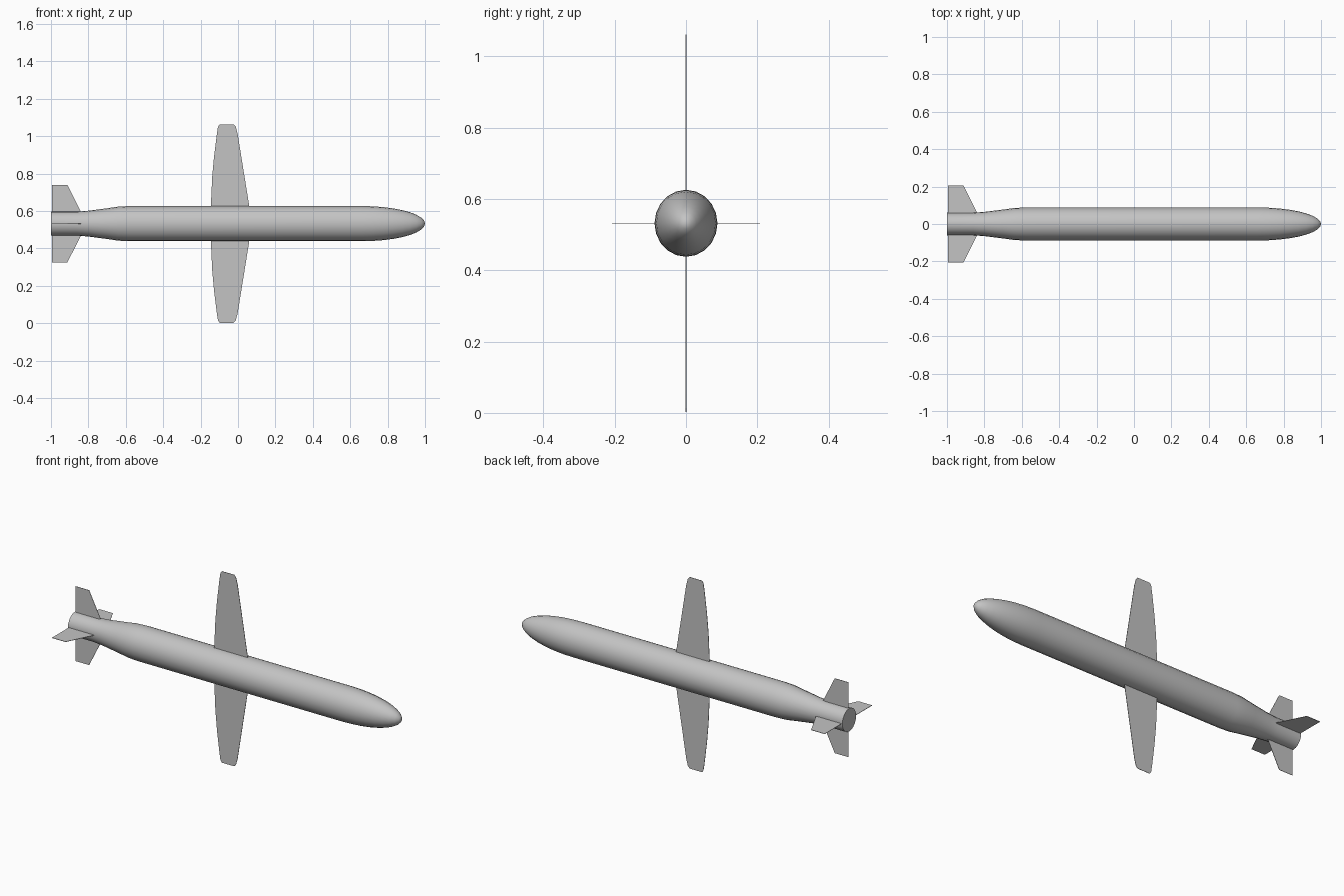
import bpy, bmesh, math

cube = bpy.data.objects.get("Cube")
if cube:
    bpy.data.objects.remove(cube, do_unlink=True)

AXIS_Z = 0.532   # height of the body axis
SIDES = 20

grey = bpy.data.materials.new("light grey")
grey.use_nodes = True
COLOUR = (0.55, 0.55, 0.55, 1)
grey.diffuse_color = COLOUR
grey.node_tree.nodes["Principled BSDF"].inputs["Base Color"].default_value = COLOUR


def add_object(name, bm):
    bmesh.ops.recalc_face_normals(bm, faces=bm.faces)
    mesh = bpy.data.meshes.new(name)
    bm.to_mesh(mesh)
    bm.free()
    mesh.materials.append(grey)
    obj = bpy.data.objects.new(name, mesh)
    bpy.context.collection.objects.link(obj)
    return obj


# Body: slightly oval rings along x, closed by a flat tail and a pointed nose
profile = [(-1, 0.064), (-0.86, 0.064), (-0.8, 0.069), (-0.7, 0.082),
           (-0.64, 0.091), (-0.58, 0.094)]
NOSE_START = 0.66
for i in range(9):
    a = math.radians(i * 10)
    profile.append((NOSE_START + (1 - NOSE_START) * math.sin(a), 0.094 * math.cos(a)))

bm = bmesh.new()
rings = []
for x, r in profile:
    angles = [2 * math.pi * i / SIDES for i in range(SIDES)]
    rings.append([bm.verts.new((x, 0.94 * r * math.cos(a), AXIS_Z + r * math.sin(a)))
                  for a in angles])
for a, b in zip(rings, rings[1:]):
    for i in range(SIDES):
        j = (i + 1) % SIDES
        bm.faces.new((a[i], a[j], b[j], b[i]))
bm.faces.new(rings[0])
tip = bm.verts.new((1, 0, AXIS_Z))
for i in range(SIDES):
    bm.faces.new((rings[-1][i], rings[-1][(i + 1) % SIDES], tip))
body = add_object("body", bm)
bpy.context.view_layer.objects.active = body
body.select_set(True)
bpy.ops.object.shade_smooth_by_angle(angle=math.radians(40))


# Thin plate outlined by (x, distance from axis), turned about the body axis
def plate(name, outline, turn, thick=0.002):
    bm = bmesh.new()
    c, s = math.cos(turn), math.sin(turn)
    sides = []
    for off in (-thick / 2, thick / 2):
        sides.append([bm.verts.new((x, off * c - d * s, AXIS_Z + d * c + off * s))
                      for x, d in outline])
        bm.faces.new(sides[-1])
    n = len(outline)
    for i in range(n):
        j = (i + 1) % n
        bm.faces.new((sides[0][i], sides[0][j], sides[1][j], sides[1][i]))
    add_object(name, bm)


# Wings
wing = [(-0.145, 0.05), (-0.145, 0.095), (-0.138, 0.25), (-0.128, 0.36), (-0.113, 0.48),
        (-0.107, 0.518), (-0.098, 0.53), (-0.023, 0.53), (-0.012, 0.518),
        (-0.002, 0.48), (0.06, 0.095), (0.06, 0.05)]
plate("upper_wing", wing, 0)
plate("lower_wing", wing, math.pi)

# Tail fins
fin = [(-0.995, 0.04), (-0.995, 0.207), (-0.912, 0.207), (-0.84, 0.064), (-0.84, 0.04)]
for k, side in enumerate(("upper", "right", "lower", "left")):
    plate(side + "_tail_fin", fin, k * math.pi / 2)
